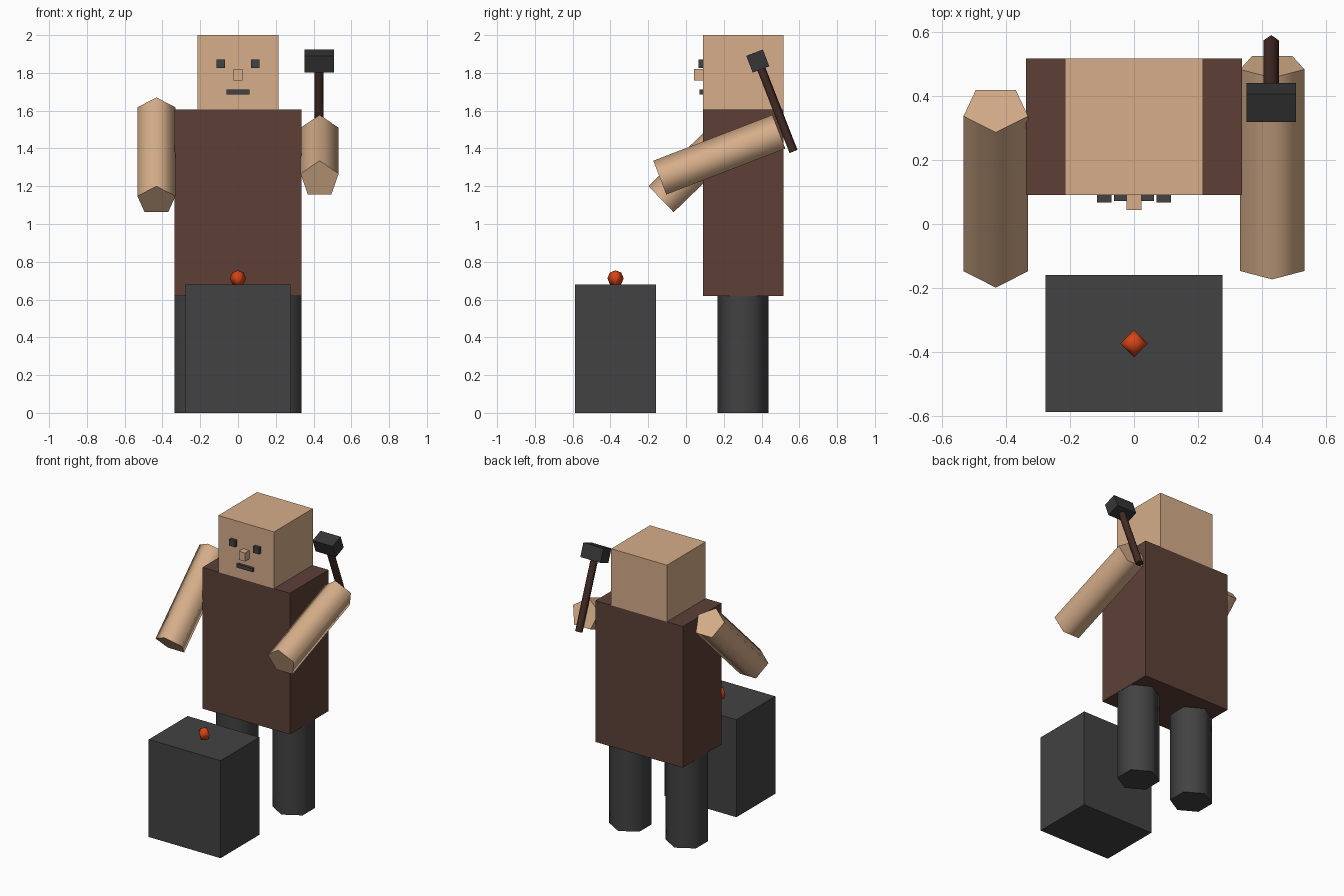
import bpy, bmesh, math
from mathutils import Matrix, Vector

if "Cube" in bpy.data.objects:
    bpy.data.objects.remove(bpy.data.objects["Cube"])


def material(name, rgb):
    # sRGB bytes to linear diffuse colour
    lin = [((c / 255 + 0.055) / 1.055) ** 2.4 for c in rgb]
    m = bpy.data.materials.new(name)
    m.diffuse_color = (*lin, 1)
    m.use_nodes = True
    m.node_tree.nodes["Principled BSDF"].inputs["Base Color"].default_value = m.diffuse_color
    return m


skin = material("skin", (214, 174, 138))
leather = material("brown_leather", (93, 64, 55))
wood = material("dark_wood", (66, 42, 37))
stone = material("dark_grey", (66, 66, 66))
iron = material("iron", (54, 54, 54))
ember = material("hot_orange", (216, 67, 21))


def finish(name, bm, mat):
    bmesh.ops.recalc_face_normals(bm, faces=bm.faces)
    mesh = bpy.data.meshes.new(name)
    bm.to_mesh(mesh)
    bm.free()
    mesh.materials.append(mat)
    ob = bpy.data.objects.new(name, mesh)
    bpy.context.collection.objects.link(ob)
    return ob


def box(name, lo, hi, mat, tilt=0):
    """Box between two corners, tilted about x around its own centre."""
    lo, hi = Vector(lo), Vector(hi)
    bm = bmesh.new()
    bmesh.ops.create_cube(bm, size=1, matrix=Matrix.Translation((lo + hi) / 2)
                          @ Matrix.Rotation(tilt, 4, 'X')
                          @ Matrix.Diagonal((*(hi - lo), 1)))
    return finish(name, bm, mat)


def rod(name, a, b, r, sides, point, mat):
    """Smooth-sided prism from a to b with one corner towards point."""
    a, b = Vector(a), Vector(b)
    axis = (b - a).normalized()
    u = Vector(point)
    u = (u - axis * u.dot(axis)).normalized()
    v = axis.cross(u)
    bm = bmesh.new()
    rings = []
    for p in (a, b):
        rings.append([bm.verts.new(p + r * (u * math.cos(t) + v * math.sin(t)))
                      for t in (2 * math.pi * i / sides for i in range(sides))])
    for i in range(sides):
        j = (i + 1) % sides
        f = bm.faces.new((rings[0][i], rings[0][j], rings[1][j], rings[1][i]))
        f.smooth = True
    for ring in rings:
        cap = bm.faces.new(ring)
        for e in cap.edges:
            e.smooth = False
    return finish(name, bm, mat)


# Body
box("torso", (-0.337, 0.09, 0.62), (0.337, 0.517, 1.605), leather)
box("head", (-0.215, 0.09, 1.605), (0.215, 0.517, 2.0), skin)
for side, s in (("left", -1), ("right", 1)):
    rod(side + "_leg", (s * 0.218, 0.302, 0), (s * 0.218, 0.302, 0.63),
        0.135, 6, (0, -1, 0), stone)
    box(side + "_eye", (s * 0.0925 - 0.0225, 0.067, 1.825),
        (s * 0.0925 + 0.0225, 0.1, 1.87), stone)

# Face
box("nose", (-0.024, 0.043, 1.76), (0.024, 0.1, 1.82), skin)
box("mouth", (-0.062, 0.072, 1.685), (0.062, 0.1, 1.711), stone)

# Arms, one raised higher than the other
rod("left_arm", (-0.432, -0.125, 1.124), (-0.432, 0.36, 1.594),
    0.106, 5, (0, 0, 1), skin)
rod("right_arm", (0.432, -0.135, 1.236), (0.432, 0.495, 1.479),
    0.106, 5, (0, 0, 1), skin)

# Hammer
rod("hammer_handle", (0.429, 0.385, 1.85), (0.429, 0.567, 1.383),
    0.025, 5, (0, 1, 0), wood)
box("hammer_head", (0.352, 0.333, 1.815), (0.507, 0.427, 1.91), iron,
    math.radians(21))

# Anvil block with glowing metal
box("anvil_block", (-0.277, -0.588, 0), (0.277, -0.16, 0.68), stone)
bm = bmesh.new()
bmesh.ops.create_uvsphere(bm, u_segments=4, v_segments=4, radius=0.043,
                          matrix=Matrix.Translation((0, -0.373, 0.712)))
for f in bm.faces:
    f.smooth = True
finish("hot_metal", bm, ember)
